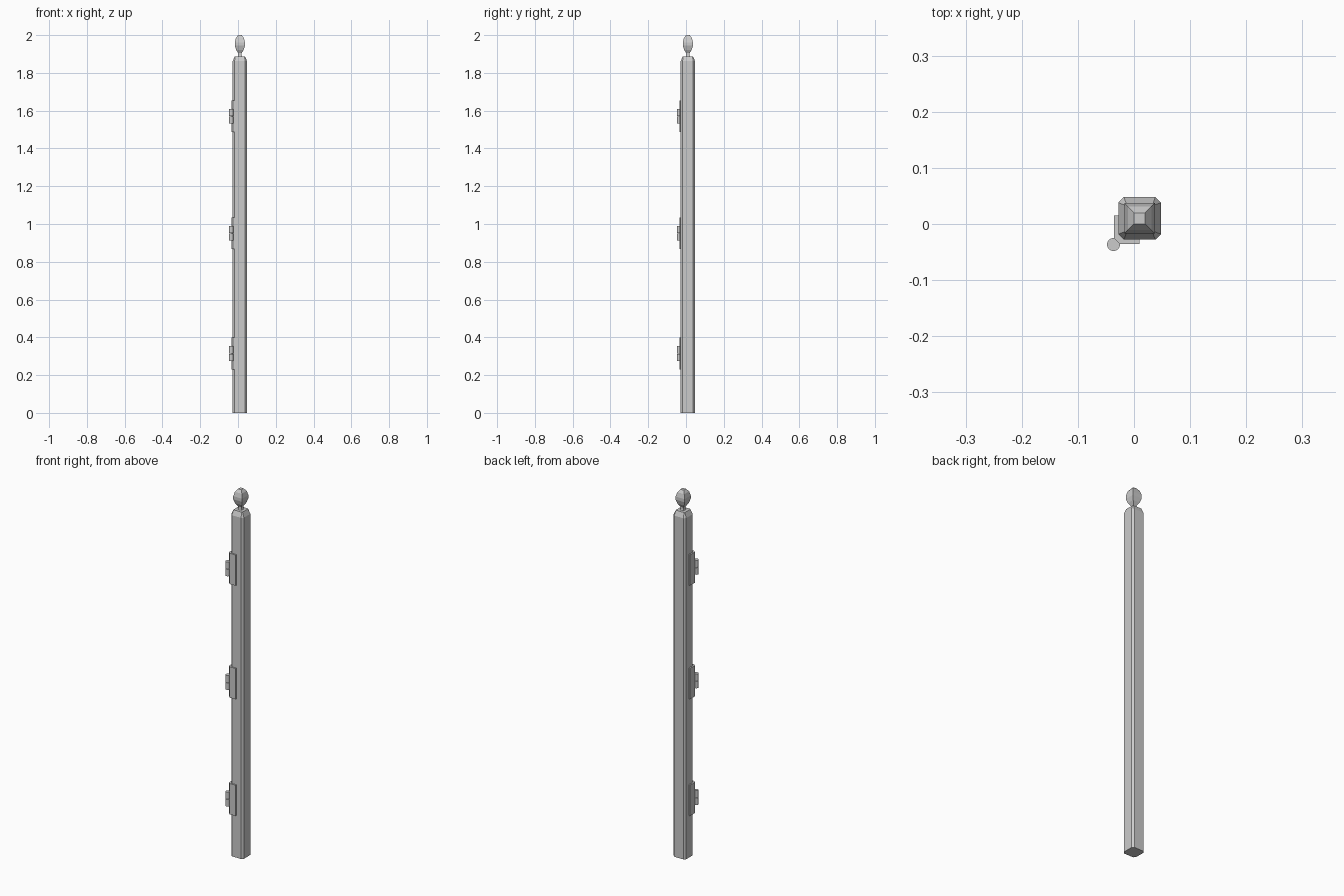
import bpy, bmesh, math

if "Cube" in bpy.data.objects:
    bpy.data.objects.remove(bpy.data.objects["Cube"])

C = 0.010      # post centre in x and y
H = 0.038      # post half width
B = 0.010      # corner chamfer


def add_mesh(name, bm):
    bmesh.ops.recalc_face_normals(bm, faces=bm.faces[:])
    me = bpy.data.meshes.new(name)
    bm.to_mesh(me)
    bm.free()
    ob = bpy.data.objects.new(name, me)
    bpy.context.collection.objects.link(ob)
    return ob


def loft(name, rings):
    """Skin equal-length rings of points and cap both ends."""
    bm = bmesh.new()
    vs = [[bm.verts.new(p) for p in r] for r in rings]
    n = len(vs[0])
    for a, b in zip(vs, vs[1:]):
        for i in range(n):
            j = (i + 1) % n
            bm.faces.new((a[i], a[j], b[j], b[i]))
    bm.faces.new(vs[0][::-1])
    bm.faces.new(vs[-1])
    return add_mesh(name, bm)


def chamfered(h, b, z):
    k = h - b
    pts = [(h, -k), (h, k), (k, h), (-k, h), (-h, k), (-h, -k), (-k, -h), (k, -h)]
    return [(C + x, C + y, z) for x, y in pts]


def square(h, z):
    return [(C + x * h, C + y * h, z) for x, y in ((-1, -1), (1, -1), (1, 1), (-1, 1))]


# post with chamfered corners and a sloped top
loft("post", [chamfered(H, B, 0), chamfered(H, B, 1.862), chamfered(0.027, 0.003, 1.888)])

# square-sectioned bud finial on a thin neck
profile = [(0.014, 1.880), (0.009, 1.893), (0.009, 1.904), (0.020, 1.922),
           (0.027, 1.945), (0.027, 1.962), (0.021, 1.985), (0.010, 2.0)]
loft("finial", [square(h, z) for h, z in profile])

# three hinges: an angled plate round the corner and a barrel outside it
plate = [(-0.0355, 0.0155), (-0.0355, -0.0255), (-0.0255, -0.0355), (0.0098, -0.0355),
         (0.0098, -0.0275), (-0.018, -0.0275), (-0.0275, -0.018), (-0.0275, 0.0155)]
for i, z in enumerate((0.314, 0.951, 1.571)):
    loft(f"hinge_plate_{i + 1}", [[(x, y, z + s) for x, y in plate] for s in (-0.084, 0.084)])
    for part, lo, hi in (("lower", -0.039, -0.001), ("upper", 0.001, 0.039)):
        bpy.ops.mesh.primitive_cylinder_add(
            vertices=24, radius=0.0115, depth=hi - lo,
            location=(-0.0365, -0.0365, z + (lo + hi) / 2))
        bpy.context.object.name = f"hinge_barrel_{part}_{i + 1}"
        bpy.ops.object.shade_smooth_by_angle(angle=math.radians(35))
